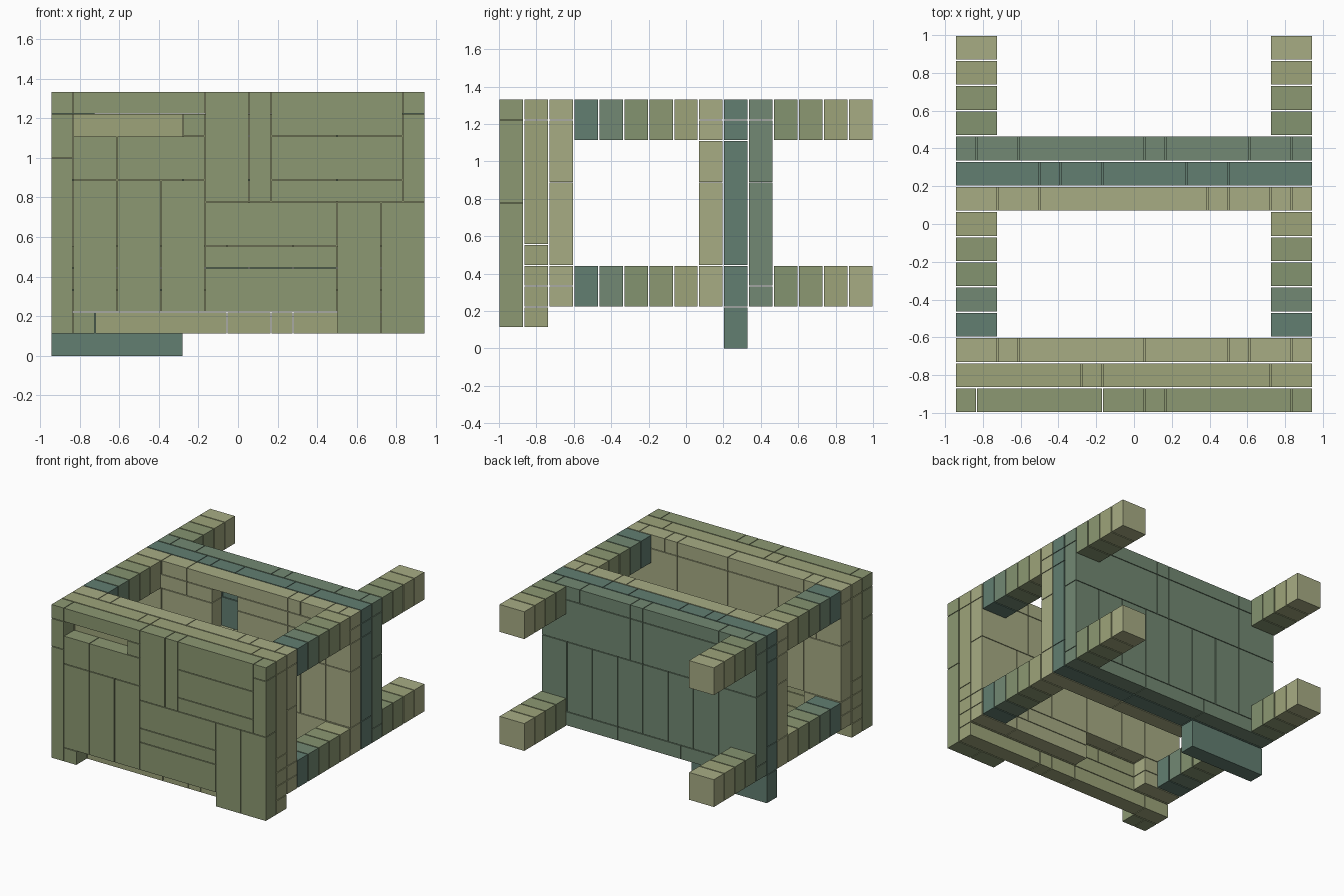
import bpy, bmesh

if "Cube" in bpy.data.objects:
    bpy.data.objects.remove(bpy.data.objects["Cube"])

U = 1 / 9          # block unit in x and z
D = 2 / 15         # layer thickness in y
GX, GY = 0.0025, 0.004   # joint gaps


def linear(c):
    return tuple((v / 255 / 12.92 if v < 11 else ((v / 255 + 0.055) / 1.055) ** 2.4) for v in c)


TONES = {
    "dark_teal": (98, 126, 113),
    "teal_green": (114, 137, 115),
    "moss": (132, 147, 112),
    "sage": (140, 152, 114),
    "olive": (157, 164, 122),
    "pale_olive": (167, 172, 132),
}
MATS = {}
for tone, rgb in TONES.items():
    MATS[tone] = bpy.data.materials.new(tone)
    MATS[tone].diffuse_color = (*linear(rgb), 1)


def add_box(bm, x0, x1, z0, z1, layer):
    a = [(x0 - 8.5) * U + GX, -1 + layer * D + GY, z0 * U + (GX if z0 else 0)]
    b = [(x1 - 8.5) * U - GX, -1 + (layer + 1) * D - GY, z1 * U - GX]
    geom = bmesh.ops.create_cube(bm, size=1)
    for v in geom["verts"]:
        for i in range(3):
            v.co[i] = b[i] if v.co[i] > 0 else a[i]


def make_layer(name, layer, tone, rows):
    """Each row is (z0, z1, x cuts); neighbouring cuts bound one block."""
    bm = bmesh.new()
    for z0, z1, cuts in rows:
        for x0, x1 in zip(cuts, cuts[1:]):
            add_box(bm, x0, x1, z0, z1, layer)
    mesh = bpy.data.meshes.new(name)
    bm.to_mesh(mesh)
    bm.free()
    mesh.materials.append(MATS[tone])
    obj = bpy.data.objects.new(name, mesh)
    bpy.context.collection.objects.link(obj)


# Front wall, outer skin with a slot near the top and two feet
make_layer("front_wall_outer", 0, "sage", [
    (11, 12, (0, 1, 7)), (7, 12, (7, 9, 10)), (10, 12, (10, 16)), (11, 12, (16, 17)),
    (9, 11, (0, 1)), (10, 11, (6, 7)), (8, 10, (1, 3, 7)), (8, 10, (10, 16)),
    (7, 8, (10, 16)), (7, 11, (16, 17)), (1, 9, (0, 1)), (2, 8, (1, 3, 5, 7)),
    (5, 7, (7, 13)), (4, 5, (7, 13)), (2, 4, (7, 13)), (1, 7, (13, 15, 17)),
    (1, 2, (1, 2)),
])

# Front wall, middle skin with the low sill
make_layer("front_wall_middle", 1, "olive", [
    (11, 12, (0, 6, 7, 15, 17)), (5, 11, (0, 1, 6, 9, 13, 17)), (4, 5, (0, 4, 10, 17)),
    (3, 4, (0, 6, 12, 17)), (2, 3, (0, 2, 8, 11, 17)), (1, 2, (0, 2, 8, 10, 11, 17)),
])

# Front wall, inner skin with a notch at the bottom
make_layer("front_wall_inner", 2, "pale_olive", [
    (11, 12, (0, 2, 3, 9, 13, 14, 16, 17)), (8, 11, (0, 2, 5, 9, 13, 17)),
    (4, 8, (0, 3, 5, 8, 11, 14, 17)), (3, 4, (0, 3)), (3, 4, (8, 13, 17)),
    (2, 3, (0, 3)), (2, 3, (8, 14, 17)),
])

# Back wall, inner skin with a small opening
make_layer("back_wall_inner", 8, "pale_olive", [
    (11, 12, (0, 2, 4, 12, 13, 15, 16, 17)), (10, 11, (0, 4, 6)), (10, 11, (8, 12, 17)),
    (8, 10, (0, 2, 6)), (8, 10, (8, 12, 15, 17)), (4, 8, (0, 2, 4, 7, 10, 13, 15, 17)),
    (2, 4, (0, 5, 11, 17)),
])

# Back wall, core with a hanging block
make_layer("back_wall_core", 9, "dark_teal", [
    (11, 12, (0, 4, 5, 7, 11, 13, 17)), (10, 11, (0, 6, 12, 17)),
    (4, 10, (0, 2, 5, 8, 11, 14, 17)), (2, 4, (0, 6, 11, 17)), (0, 2, (0, 6)),
])

# Back wall, outer skin
make_layer("back_wall_outer", 10, "teal_green", [
    (11, 12, (0, 1, 3, 9, 10, 14, 16, 17)), (8, 11, (0, 3, 9, 10, 17)),
    (3, 8, (0, 3, 5, 7, 9, 11, 13, 15, 17)), (2, 3, (0, 6, 11, 17)),
])

# Four rails, sliced into blocks, between the walls and out past the back
RAIL_TONES = {3: "dark_teal", 4: "teal_green", 5: "moss", 6: "sage", 7: "olive",
              11: "moss", 12: "sage", 13: "olive", 14: "pale_olive"}
for layer, tone in RAIL_TONES.items():
    for side, cuts in (("left", (0, 2)), ("right", (15, 17))):
        for level, z in (("lower", 2), ("upper", 10)):
            make_layer(f"{side}_{level}_rail_block_{layer}", layer, tone, [(z, z + 2, cuts)])

for m in bpy.data.materials:
    if m.users and not m.is_grease_pencil:
        m.use_nodes = True
        m.node_tree.nodes["Principled BSDF"].inputs["Base Color"].default_value = m.diffuse_color
